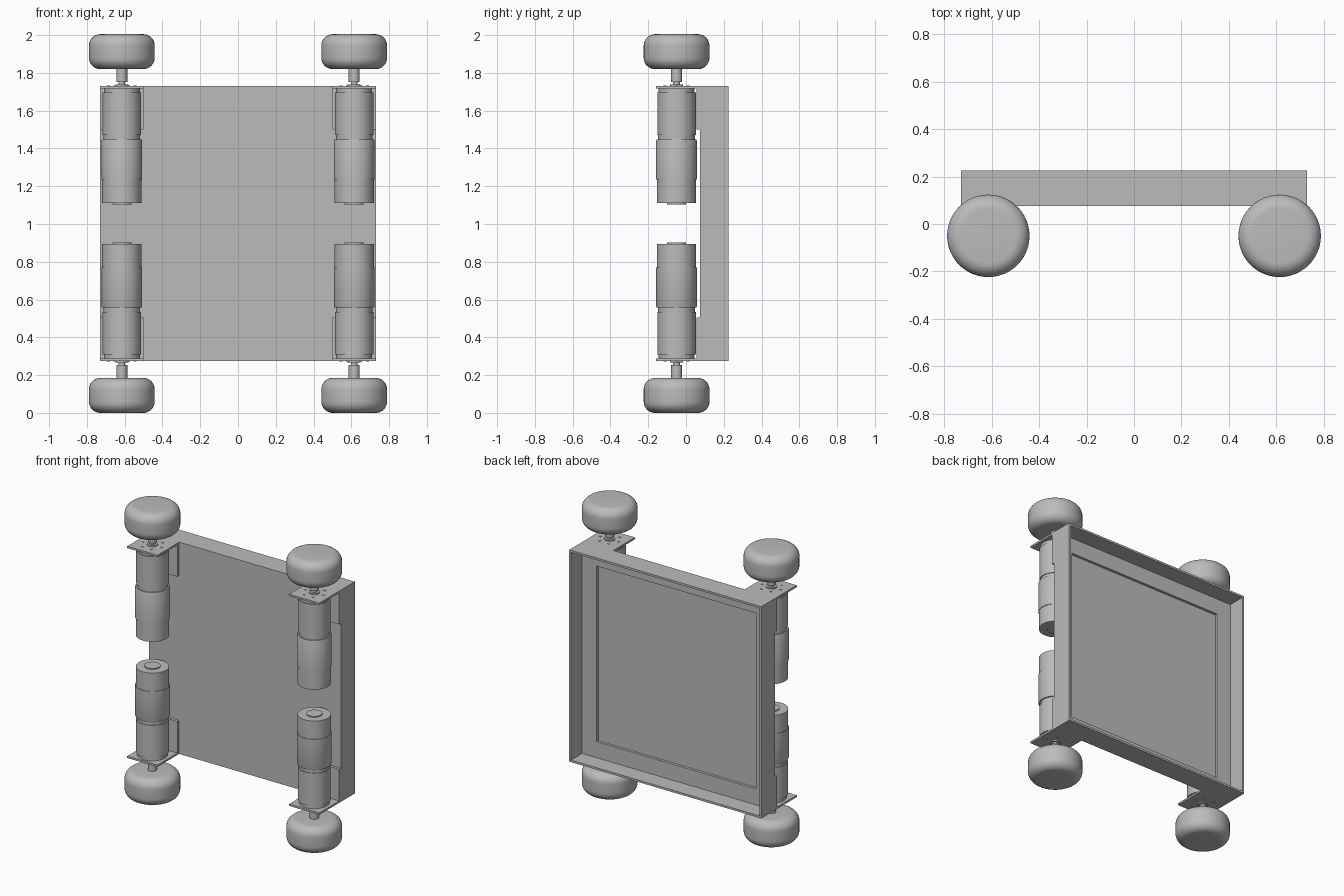
import bpy, bmesh, math
from mathutils import Matrix, Vector

cube = bpy.data.objects.get("Cube")
if cube:
    bpy.data.objects.remove(cube, do_unlink=True)

grey = bpy.data.materials.new("plain grey")
grey.use_nodes = True
tone = (0.5, 0.5, 0.5, 1)
grey.diffuse_color = tone
grey.node_tree.nodes["Principled BSDF"].inputs["Base Color"].default_value = tone

AXLE_X, AXLE_Y = 0.615, -0.05
MID_Z = 1.0025


def finish(name, bm, smooth=False):
    bmesh.ops.recalc_face_normals(bm, faces=bm.faces)
    mesh = bpy.data.meshes.new(name)
    bm.to_mesh(mesh)
    bm.free()
    mesh.materials.append(grey)
    obj = bpy.data.objects.new(name, mesh)
    bpy.context.collection.objects.link(obj)
    if smooth:
        bpy.ops.object.select_all(action="DESELECT")
        obj.select_set(True)
        bpy.context.view_layer.objects.active = obj
        bpy.ops.object.shade_smooth_by_angle(angle=math.radians(35))
    return obj


def add_box(bm, lo, hi):
    lo, hi = Vector(lo), Vector(hi)
    place = Matrix.Translation((lo + hi) / 2) @ Matrix.Diagonal((*(hi - lo), 1))
    return bmesh.ops.create_cube(bm, size=1, matrix=place)


def add_lathe(bm, profile, x, y, steps=48):
    """Spin (radius, height) points around a vertical axis."""
    verts = [bm.verts.new((x + r, y, z)) for r, z in profile]
    edges = [bm.edges.new(pair) for pair in zip(verts, verts[1:])]
    bmesh.ops.spin(bm, geom=verts + edges, cent=(x, y, 0), axis=(0, 0, 1),
                   angle=math.tau, steps=steps, use_merge=True)
    bmesh.ops.remove_doubles(bm, verts=bm.verts, dist=0.0002)


def mirror(bm, sx, sz):
    """Move the upper left-hand corner unit to one of the four corners."""
    for v in bm.verts:
        v.co.x *= sx
        v.co.z = MID_Z + sz * (v.co.z - MID_Z)


# Shallow tray, open at the back, with a recessed square panel in its floor
bm = bmesh.new()
add_box(bm, (-0.73, 0.075, 0.275), (0.73, 0.225, 1.73))
bm.normal_update()
floor = max(bm.faces, key=lambda f: f.calc_center_median().y)
for border, depth in ((0.014, 0.12), (0.11, 0.018)):
    bmesh.ops.inset_region(bm, faces=[floor], thickness=border, use_even_offset=True)
    floor = bmesh.ops.extrude_discrete_faces(bm, faces=[floor])["faces"][0]
    bmesh.ops.translate(bm, verts=floor.verts, vec=(0, -depth, 0))
    bm.normal_update()
finish("chassis_tray", bm)

# Turned profiles for the upper units, from bottom to top
MOTOR = [(0, 1.103), (0.05, 1.103), (0.05, 1.11), (0.104, 1.11), (0.104, 1.235),
         (0.108, 1.235), (0.108, 1.44), (0.105, 1.448), (0.097, 1.448),
         (0.097, 1.47), (0.102, 1.47), (0.102, 1.695), (0.095, 1.695),
         (0.095, 1.718), (0, 1.718)]
SHAFT = [(0, 1.71), (0.034, 1.71), (0.034, 1.738), (0.018, 1.738), (0.018, 1.752),
         (0.029, 1.752), (0.029, 1.83), (0, 1.83)]

# Tyre profile with rounded shoulders
R, BOTTOM, TOP, ROUND = 0.174, 1.82, 2.005, 0.06
WHEEL = [(0, BOTTOM)]
for start, cz in ((-90, BOTTOM + ROUND), (0, TOP - ROUND)):
    for i in range(9):
        a = math.radians(start + i * 90 / 8)
        WHEEL.append((R - ROUND + ROUND * math.cos(a), cz + ROUND * math.sin(a)))
WHEEL.append((0, TOP))

for sz, level in ((1, "upper"), (-1, "lower")):
    for sx, side in ((1, "left"), (-1, "right")):
        tag = f"{level}_{side}"

        for part, profile in (("motor", MOTOR), ("shaft", SHAFT), ("wheel", WHEEL)):
            bm = bmesh.new()
            add_lathe(bm, profile, AXLE_X, AXLE_Y)
            mirror(bm, sx, sz)
            finish(f"{part}_{tag}", bm, smooth=True)

        # Angle bracket: mounting plate and flange against the tray
        bm = bmesh.new()
        add_box(bm, (0.5, -0.16, 1.717), (0.73, 0.075, 1.73))
        add_box(bm, (0.5, 0.056, 1.5), (0.73, 0.075, 1.717))
        mirror(bm, sx, sz)
        finish(f"bracket_{tag}", bm)

        # Screw heads around the shaft
        bm = bmesh.new()
        for i in range(6):
            a = math.tau * i / 6
            spot = (AXLE_X + 0.07 * math.cos(a), AXLE_Y + 0.07 * math.sin(a), 1.73)
            bmesh.ops.create_cone(bm, cap_ends=True, segments=12, radius1=0.008,
                                  radius2=0.008, depth=0.006,
                                  matrix=Matrix.Translation(spot))
        mirror(bm, sx, sz)
        finish(f"screws_{tag}", bm)
